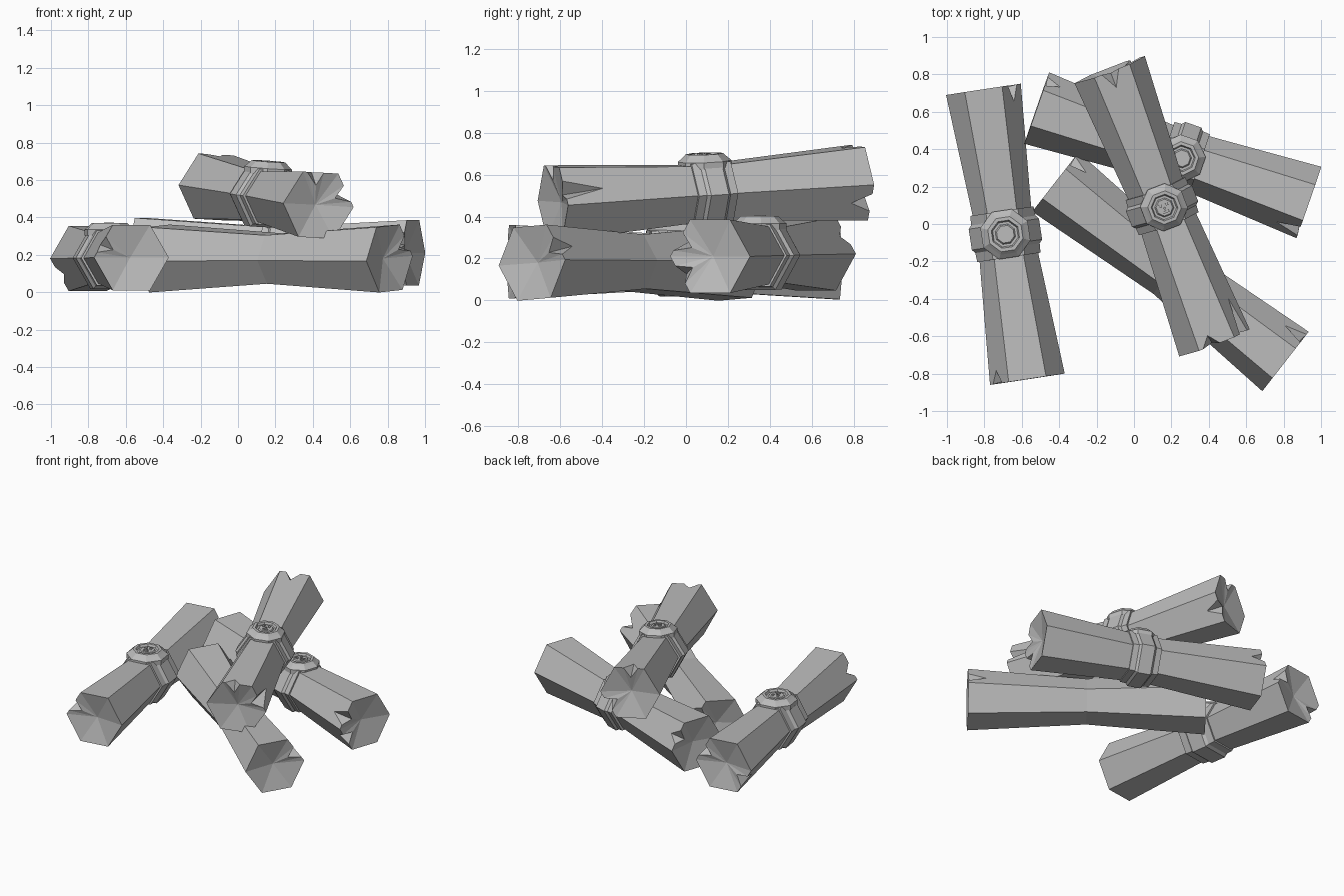
import bpy, bmesh, math
from mathutils import Vector, Matrix

if "Cube" in bpy.data.objects:
    bpy.data.objects.remove(bpy.data.objects["Cube"])

R_END, R_MID = 0.202, 0.15

stone = bpy.data.materials.new("pale_grey")
stone.diffuse_color = (0.5, 0.5, 0.5, 1)
stone.use_nodes = True
stone.node_tree.nodes["Principled BSDF"].inputs["Base Color"].default_value = stone.diffuse_color


def make_object(name, bm, matrix):
    bmesh.ops.recalc_face_normals(bm, faces=bm.faces)
    mesh = bpy.data.meshes.new(name)
    bm.to_mesh(mesh)
    bm.free()
    mesh.materials.append(stone)
    ob = bpy.data.objects.new(name, mesh)
    ob.matrix_world = matrix
    bpy.context.collection.objects.link(ob)
    return ob


def hex_ring(x, r):
    return [Vector((x, r * math.cos(i * math.pi / 3), r * math.sin(i * math.pi / 3)))
            for i in range(6)]


def log_half(bm, mids, x, notches):
    """Tapered half from the waist to an end, with V splits and a dished end."""
    pts = hex_ring(x, R_END)
    ends = [bm.verts.new(p) for p in pts]
    rim = []
    for i in range(6):
        j = (i + 1) % 6
        rim.append(ends[i])
        side = [ends[i]]
        if i in notches:
            pos, depth = notches[i]
            p = pts[i].lerp(pts[j], pos)
            q = mids[i].co.lerp(mids[j].co, pos)
            a = bm.verts.new(pts[i].lerp(pts[j], pos - 0.24))
            b = bm.verts.new(pts[i].lerp(pts[j], pos + 0.24))
            tip = bm.verts.new(p.lerp(q, depth / abs(x)))
            inner = bm.verts.new((x * 0.985, p.y * 0.6, p.z * 0.6))
            bm.faces.new((a, inner, tip))
            bm.faces.new((inner, b, tip))
            side += [a, tip, b]
            rim += [a, inner, b]
        bm.faces.new(side + [ends[j], mids[j], mids[i]])
    centre = bm.verts.new((x - math.copysign(0.045, x), 0, 0))
    for i, v in enumerate(rim):
        bm.faces.new((v, rim[(i + 1) % len(rim)], centre))


def log(name, matrix, length, start, end):
    bm = bmesh.new()
    mids = [bm.verts.new(p) for p in hex_ring(0, R_MID)]
    log_half(bm, mids, -length / 2, start)
    log_half(bm, mids, length / 2, end)
    make_object(name, bm, matrix)


def band(name, matrix, half):
    """Stepped hexagonal collar around the waist."""
    bm = bmesh.new()
    prof = [(-half, 0.145), (-half, 0.171), (-half * .6, 0.174), (-half * .45, 0.19)]
    prof += [(-x, r) for x, r in reversed(prof)]
    rings = [[bm.verts.new(p) for p in hex_ring(x, r)] for x, r in prof]
    for k, ring in enumerate(rings):
        nxt = rings[(k + 1) % len(rings)]
        for i in range(6):
            j = (i + 1) % 6
            bm.faces.new((ring[i], ring[j], nxt[j], nxt[i]))
    make_object(name, bm, matrix)


def medallion(name, matrix, s):
    """Eight-sided boss with a raised rim and a small carved centre."""
    bm = bmesh.new()
    prof = [(.128, .12), (.128, .152), (.105, .172), (.09, .187), (.072, .187),
            (.065, .172), (.052, .172), (.045, .181)]
    rings = [[bm.verts.new((s * r * math.cos((i + .5) * math.pi / 4),
                            s * r * math.sin((i + .5) * math.pi / 4), h))
              for i in range(8)] for r, h in prof]
    for lo, hi in zip(rings, rings[1:]):
        for i in range(8):
            j = (i + 1) % 8
            bm.faces.new((lo[i], lo[j], hi[j], hi[i]))
    bm.faces.new(rings[0])
    bm.faces.new(rings[-1])
    # carved studs: two upper, one nose, one lower bar
    for x, y, w, d in ((-.015, .018, .016, .014), (-.015, -.018, .016, .014),
                       (.004, 0, .012, .01), (.024, 0, .012, .035)):
        m = Matrix.Translation((x, y, .182)) @ Matrix.Diagonal((w, d, .014, 1))
        bmesh.ops.create_cube(bm, size=1, matrix=m)
    make_object(name, bm, matrix)


# name, start point, end point, roll, notches {side: (position, depth)}, band (offset, half width)
LOGS = [
    ("left_log", (-.805, .72, .18), (-.57, -.83, .185), 0,
     {0: (.45, .09), 3: (.5, .12)}, {2: (.6, .07)}, (0.0, .125)),
    ("back_log", (-.52, .62, .222), (.935, .115, .21), 0,
     {0: (.5, .08)}, {2: (.6, .13), 3: (.5, .08)}, (.05, .10)),
    ("front_log", (-.42, .225, .18), (.81, -.735, .18), 4,
     {0: (.5, .1)}, {0: (.4, .12)}, None),
    ("top_log", (-.13, .825, .562), (.43, -.635, .465), -3,
     {1: (.55, .09), 5: (.5, .1)}, {1: (.65, .06), 0: (.4, .2)}, (0.0, .10)),
]

for name, a, b, roll, n0, n1, collar in LOGS:
    a, b = Vector(a), Vector(b)
    x = (b - a).normalized()
    y = Vector((0, 0, 1)).cross(x).normalized()
    rot = Matrix((x, y, x.cross(y))).transposed().to_4x4()
    mat = Matrix.Translation((a + b) / 2) @ rot @ Matrix.Rotation(math.radians(roll), 4, 'X')
    log(name, mat, (b - a).length, n0, n1)
    if collar:
        m = mat @ Matrix.Translation((collar[0], 0, 0))
        band(name + "_band", m, collar[1])
        medallion(name + "_medallion", m, 1.08 if name == "left_log" else 1.0)
